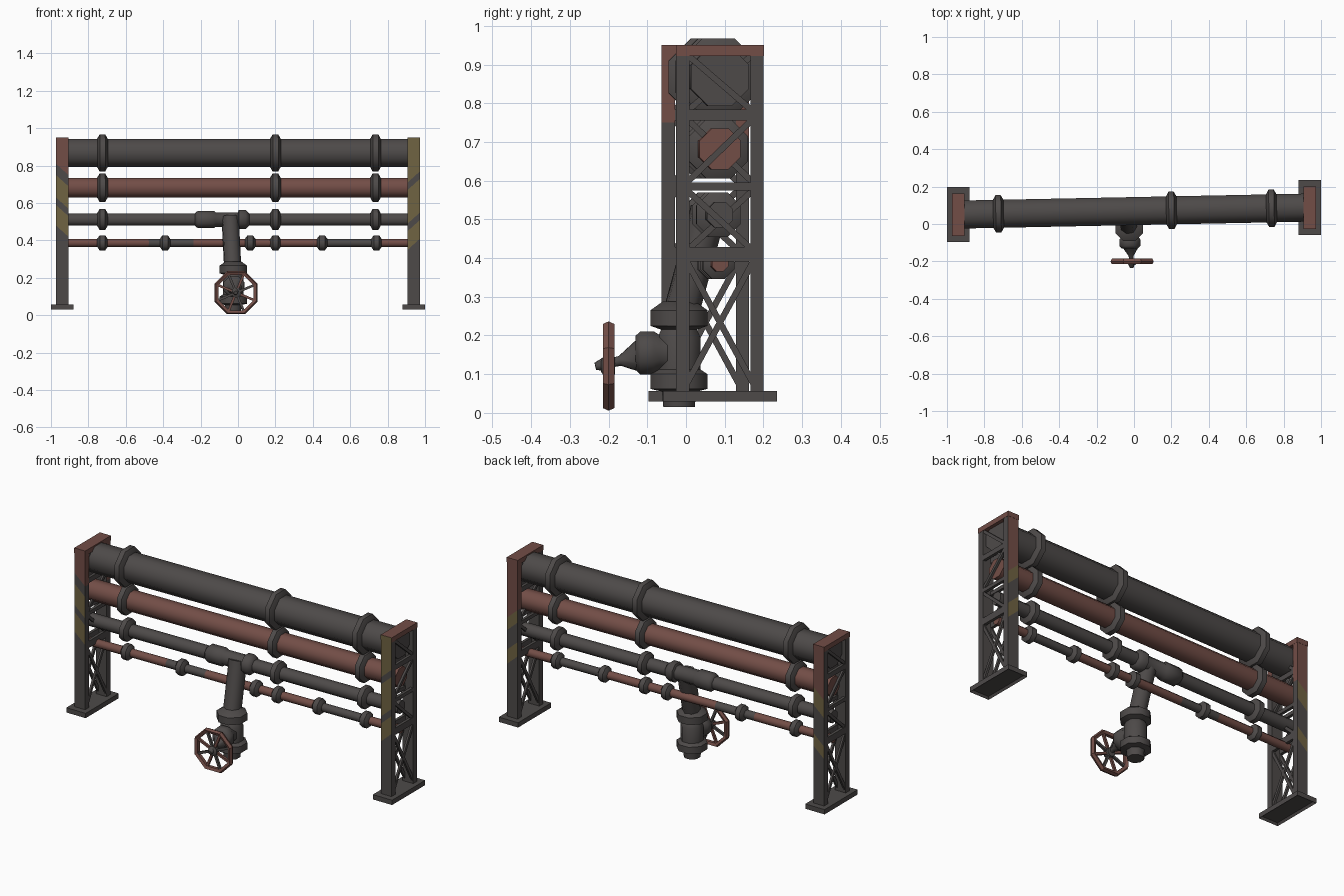
import bpy, bmesh, math
from mathutils import Vector, Matrix

cube = bpy.data.objects.get("Cube")
if cube:
    bpy.data.objects.remove(cube, do_unlink=True)


def material(name, rgb):
    m = bpy.data.materials.new(name)
    m.use_nodes = True
    m.diffuse_color = (*rgb, 1)
    bsdf = m.node_tree.nodes["Principled BSDF"]
    bsdf.inputs["Base Color"].default_value = (*rgb, 1)
    bsdf.inputs["Roughness"].default_value = 0.8
    return m


GREY, RED, YELLOW = 0, 1, 2
MATS = [material("dark steel", (0.075, 0.068, 0.066)),
        material("rust red", (0.17, 0.075, 0.062)),
        material("worn yellow", (0.16, 0.125, 0.055))]


def finish(name, bm, smooth=False):
    bmesh.ops.recalc_face_normals(bm, faces=bm.faces[:])
    mesh = bpy.data.meshes.new(name)
    bm.to_mesh(mesh)
    bm.free()
    for m in MATS:
        mesh.materials.append(m)
    ob = bpy.data.objects.new(name, mesh)
    bpy.context.scene.collection.objects.link(ob)
    if smooth:
        bpy.ops.object.select_all(action='DESELECT')
        ob.select_set(True)
        bpy.context.view_layer.objects.active = ob
        bpy.ops.object.shade_smooth_by_angle(angle=math.radians(50))
    return ob


def add_box(bm, centre, size, mat=GREY):
    m = Matrix.Translation(centre) @ Matrix.Diagonal((*size, 1))
    verts = bmesh.ops.create_cube(bm, size=1, matrix=m)["verts"]
    faces = {f for v in verts for f in v.link_faces}
    for f in faces:
        f.material_index = mat
    return faces


def add_bar(bm, a, b, width, depth, mat=GREY):
    a, b = Vector(a), Vector(b)
    d = b - a
    m = (Matrix.Translation((a + b) / 2) @ d.to_track_quat('Z', 'Y').to_matrix().to_4x4()
         @ Matrix.Diagonal((width, depth, d.length, 1)))
    for v in bmesh.ops.create_cube(bm, size=1, matrix=m)["verts"]:
        for f in v.link_faces:
            f.material_index = mat


def lathe(name, profile, start, direction, mats=(GREY,), sides=8):
    """Turn (distance, radius) points around an axis, capping both ends."""
    bm = bmesh.new()
    turn = Vector(direction).to_track_quat('Z', 'Y')
    rings = []
    for t, r in profile:
        ring = []
        for i in range(sides):
            a = math.tau * (i + 0.5) / sides
            p = Vector((r * math.cos(a), r * math.sin(a), t))
            ring.append(bm.verts.new(Vector(start) + turn @ p))
        rings.append(ring)
    for k, (lo, hi) in enumerate(zip(rings, rings[1:])):
        for i in range(sides):
            j = (i + 1) % sides
            f = bm.faces.new((lo[i], lo[j], hi[j], hi[i]))
            f.material_index = mats[k % len(mats)]
    for ring, m in ((rings[0], mats[0]), (rings[-1], mats[-1])):
        bm.faces.new(ring).material_index = m
    return finish(name, bm, True)


def pipe_y(x):
    return 0.069 + 0.02 * x


AXIS = Vector((1, 0.02, 0)).normalized()


def flange(name, x, z, r_in, r_out, w):
    prof = [(-w, r_in), (-w * 0.5, r_out), (w * 0.5, r_out), (w, r_in)]
    lathe(name, prof, (x, pipe_y(x), z), AXIS)


# Four horizontal pipes with their collars: z, radius, collar radius, colours, collars
END = 0.955
PIPES = [
    ("top_pipe", 0.868, 0.081, 0.108, (GREY,), (-0.725, 0.2, 0.735)),
    ("second_pipe", 0.682, 0.057, 0.083, (RED,), (-0.725, 0.2, 0.735)),
    ("third_pipe", 0.512, 0.036, 0.062, (GREY,), (-0.725, 0.2, 0.735)),
    ("bottom_pipe", 0.387, 0.023, 0.044, (RED, RED, GREY, RED, RED, RED, GREY, RED),
     (-0.725, -0.39, 0.065, 0.2, 0.45, 0.74)),
]
for name, z, r, r_out, mats, collars in PIPES:
    n = len(mats)
    prof = [(2 * END * k / n, r) for k in range(n + 1)]
    lathe(name, prof, (-END, pipe_y(-END), z), AXIS, mats)
    for i, x in enumerate(collars):
        flange(f"{name}_collar_{i + 1}", x, z, r, r_out, 0.028)

# Tee sleeve on the third pipe
lathe("tee_sleeve",
      [(0, .036), (.015, .05), (.10, .05), (.11, .042), (.23, .042),
       (.235, .055), (.27, .055), (.29, .036)],
      (-0.23, pipe_y(-0.23), 0.512), AXIS)

# Drop pipe leading forward and down to the valve
top, low = Vector((-0.042, 0.06, 0.525)), Vector((-0.028, -0.015, 0.25))
lathe("drop_pipe", [(0, .05), (.05, .047), ((low - top).length, .047)], top, low - top)

# Valve body
lathe("valve_body",
      [(.015, .044), (.055, .048), (.062, .08), (.1, .08), (.112, .06), (.195, .06),
       (.215, .05), (.225, .08), (.265, .08), (.288, .045)],
      (-0.025, -0.018, 0), (0, 0, 1))
lathe("valve_bonnet", [(0, .05), (.05, .05), (.065, .06), (.1, .06), (.112, .048)],
      (-0.022, -0.018, 0.155), (0, -1, 0))
lathe("valve_stem", [(0, .045), (.05, .014), (.085, .012), (.09, .02), (.115, .01)],
      (-0.018, -0.122, 0.145), (0.05, -1, -0.22))

# Handwheel: faceted rim, spokes and hub
wheel = Vector((-0.01, -0.2, 0.121))
SPOKES = 8
bm = bmesh.new()
section = [(0.12, 0), (0.113, 0.015), (0.098, 0.009), (0.098, -0.009), (0.113, -0.015)]
rings = []
for i in range(SPOKES):
    a = math.tau * (i + 0.5) / SPOKES
    rings.append([bm.verts.new(wheel + Vector((r * 1.04 * math.cos(a), y, r * 1.04 * math.sin(a))))
                  for r, y in section])
for i in range(SPOKES):
    p, q = rings[i], rings[(i + 1) % SPOKES]
    for k in range(len(section)):
        l = (k + 1) % len(section)
        bm.faces.new((p[k], p[l], q[l], q[k])).material_index = RED
finish("handwheel_rim", bm)
bm = bmesh.new()
for i in range(SPOKES):
    a = math.tau * (i + 0.5) / SPOKES
    out = Vector((math.cos(a), 0, math.sin(a)))
    add_bar(bm, wheel + out * 0.015, wheel + out * 0.106, 0.013, 0.013,
            RED if i % 2 else GREY)
finish("handwheel_spokes", bm)
lathe("handwheel_hub", [(-.016, .024), (.012, .028), (.02, .015)], wheel, (0, -1, 0))

# Lattice end frames
DEPTH, WIDE, POST = 0.226, 0.066, 0.034
FRONT_PAINT = {-1: [(.78, RED), (.72, GREY), (.60, YELLOW), (.56, GREY), (.45, YELLOW)],
               1: [(.74, YELLOW), (.70, GREY), (.52, YELLOW), (.48, GREY), (.38, YELLOW)]}
BACK_PAINT = {-1: [(.68, RED), (.58, YELLOW), (.42, GREY), (.35, YELLOW)],
              1: [(.64, RED), (.57, YELLOW), (.46, GREY), (.38, YELLOW)]}


def post(name, cx, cy, side, facing, paint):
    """Upright whose outward face is cut into slanted patches of worn paint."""
    bm = bmesh.new()
    add_box(bm, (cx, cy, 0.5), (WIDE, POST, 0.89))
    slant = 0.9 * side * facing
    for z, _ in paint:
        bmesh.ops.bisect_plane(bm, geom=bm.verts[:] + bm.edges[:] + bm.faces[:],
                               plane_co=(cx, cy, z), plane_no=(slant, 0, 1))
    for f in bm.faces:
        f.normal_update()
        c = f.calc_center_median()
        if f.normal.y * facing > 0.5:
            height = c.z + slant * (c.x - cx)
            f.material_index = next((m for z, m in paint if height > z), GREY)
        elif f.normal.x * side < -0.5 and c.z > paint[0][0] and paint[0][1] == RED:
            f.material_index = RED
    finish(name, bm)


LEVELS = [0.057, 0.41, 0.585, 0.77, 0.935]
for side, label in ((-1, "right"), (1, "left")):
    cx = 0.94 * side
    cy = pipe_y(cx)
    inner = DEPTH / 2 - POST / 2
    post(f"{label}_front_post", cx, cy - inner, side, -1, FRONT_PAINT[side])
    post(f"{label}_back_post", cx, cy + inner, side, 1, BACK_PAINT[side])

    # Cap
    bm = bmesh.new()
    faces = add_box(bm, (cx, cy, 0.936), (WIDE + .002, DEPTH + .002, 0.028), RED)
    if side > 0:
        for f in faces:
            if f.normal.y < -0.5:
                f.material_index = YELLOW
    finish(f"{label}_cap", bm)

    # Foot plate, hollowed underneath
    bm = bmesh.new()
    add_box(bm, (cx, cy, 0.0435), (0.12, 0.294, 0.027))
    bm.normal_update()
    under = [f for f in bm.faces if f.normal.z < -0.5]
    bmesh.ops.inset_region(bm, faces=under, thickness=0.012, depth=-0.012)
    finish(f"{label}_foot", bm)

    # Cross rails and diagonal braces on both faces of the frame
    bm = bmesh.new()
    for s in (-1, 1):
        x = cx + s * 0.024
        for z, h in zip(LEVELS[1:4], (0.038, 0.02, 0.028)):
            add_box(bm, (x, cy, z), (0.016, DEPTH - 0.04, h))
        for k, (lo, hi) in enumerate(zip(LEVELS, LEVELS[1:])):
            d = inner * s * (-1) ** k
            add_bar(bm, (x, cy - d, lo), (x, cy + d, hi), 0.012, 0.016)
            if k == 0:
                add_bar(bm, (x, cy + d, lo), (x, cy - d, hi), 0.012, 0.016)
    finish(f"{label}_lattice", bm)
